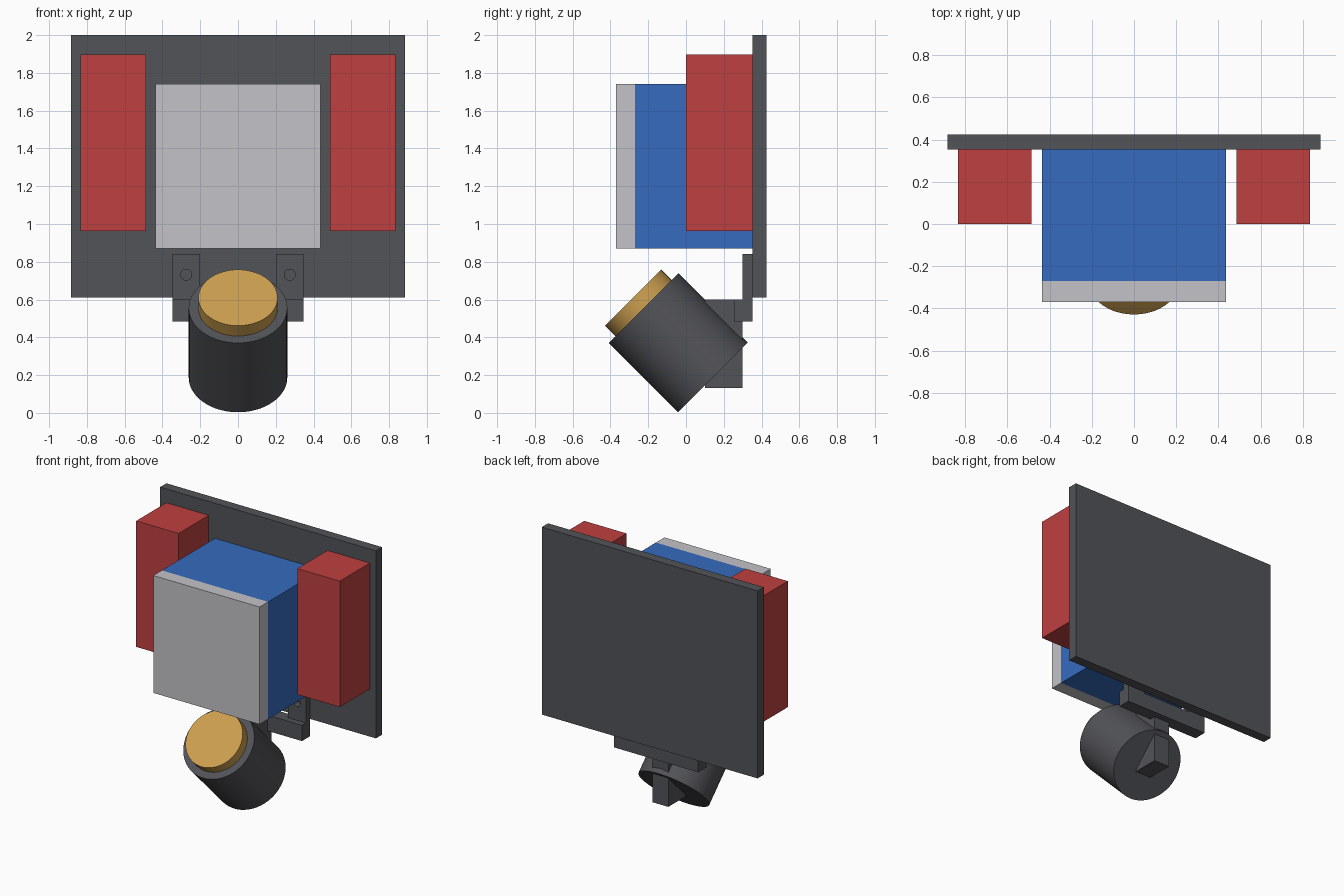
import bpy
import math
from mathutils import Vector

cube = bpy.data.objects.get("Cube")
if cube:
    bpy.data.objects.remove(cube, do_unlink=True)


def material(name, r, g, b):
    m = bpy.data.materials.new(name)
    m.use_nodes = True
    m.diffuse_color = (r, g, b, 1)
    m.node_tree.nodes["Principled BSDF"].inputs["Base Color"].default_value = (r, g, b, 1)
    return m


dark = material("dark grey", 0.085, 0.087, 0.098)
red = material("red", 0.52, 0.051, 0.051)
blue = material("blue", 0.037, 0.147, 0.52)
silver = material("light grey", 0.55, 0.545, 0.58)
gold = material("gold", 0.61, 0.35, 0.08)


def box(name, mat, x, y, z):
    """Box from (min, max) ranges on each axis."""
    ranges = (x, y, z)
    bpy.ops.mesh.primitive_cube_add(size=1, location=[(a + b) / 2 for a, b in ranges])
    ob = bpy.context.object
    ob.name = name
    ob.scale = [b - a for a, b in ranges]
    bpy.ops.object.transform_apply(location=False, rotation=False, scale=True)
    ob.data.materials.append(mat)
    return ob


def cylinder(name, mat, start, end, radius, sides=64):
    """Smooth cylinder between two points."""
    start, end = Vector(start), Vector(end)
    axis = end - start
    bpy.ops.mesh.primitive_cylinder_add(
        vertices=sides, radius=radius, depth=axis.length, location=(start + end) / 2,
        rotation=axis.to_track_quat('Z', 'Y').to_euler())
    ob = bpy.context.object
    ob.name = name
    ob.data.materials.append(mat)
    bpy.ops.object.shade_smooth_by_angle(angle=math.radians(40))
    return ob


# Back plate and central box with its front panel
box("back_plate", dark, (-0.885, 0.885), (0.352, 0.425), (0.61, 2.0))
box("center_box", blue, (-0.436, 0.436), (-0.27, 0.352), (0.87, 1.74))
box("front_panel", silver, (-0.436, 0.436), (-0.37, -0.27), (0.87, 1.74))

# Side blocks and drilled mounting tabs
for side, s in (("left", 1), ("right", -1)):
    box(side + "_block", red, sorted((s * 0.487, s * 0.835)), (0, 0.352), (0.963, 1.897))
    tab = box(side + "_mount_tab", dark, sorted((s * 0.2, s * 0.346)), (0.3, 0.351), (0.6, 0.842))
    hole = cylinder(side + "_hole_cutter", dark, (s * 0.274, 0.2, 0.731),
                    (s * 0.274, 0.45, 0.731), 0.029, 32)
    cut = tab.modifiers.new("Hole", 'BOOLEAN')
    cut.operation = 'DIFFERENCE'
    cut.object = hole
    bpy.context.view_layer.objects.active = tab
    bpy.ops.object.modifier_apply(modifier=cut.name)
    bpy.data.objects.remove(hole, do_unlink=True)

# Bracket crossbar and stem
box("bracket_crossbar", dark, (-0.346, 0.346), (0.255, 0.351), (0.483, 0.6))
box("bracket_stem", dark, (-0.065, 0.065), (0.1, 0.3), (0.132, 0.599))

# Tilted barrel with lens
cylinder("barrel", dark, (0, 0.142, 0.188), (0, -0.225, 0.555), 0.261)
cylinder("lens", gold, (0, -0.2, 0.53), (0, -0.28, 0.61), 0.21)
